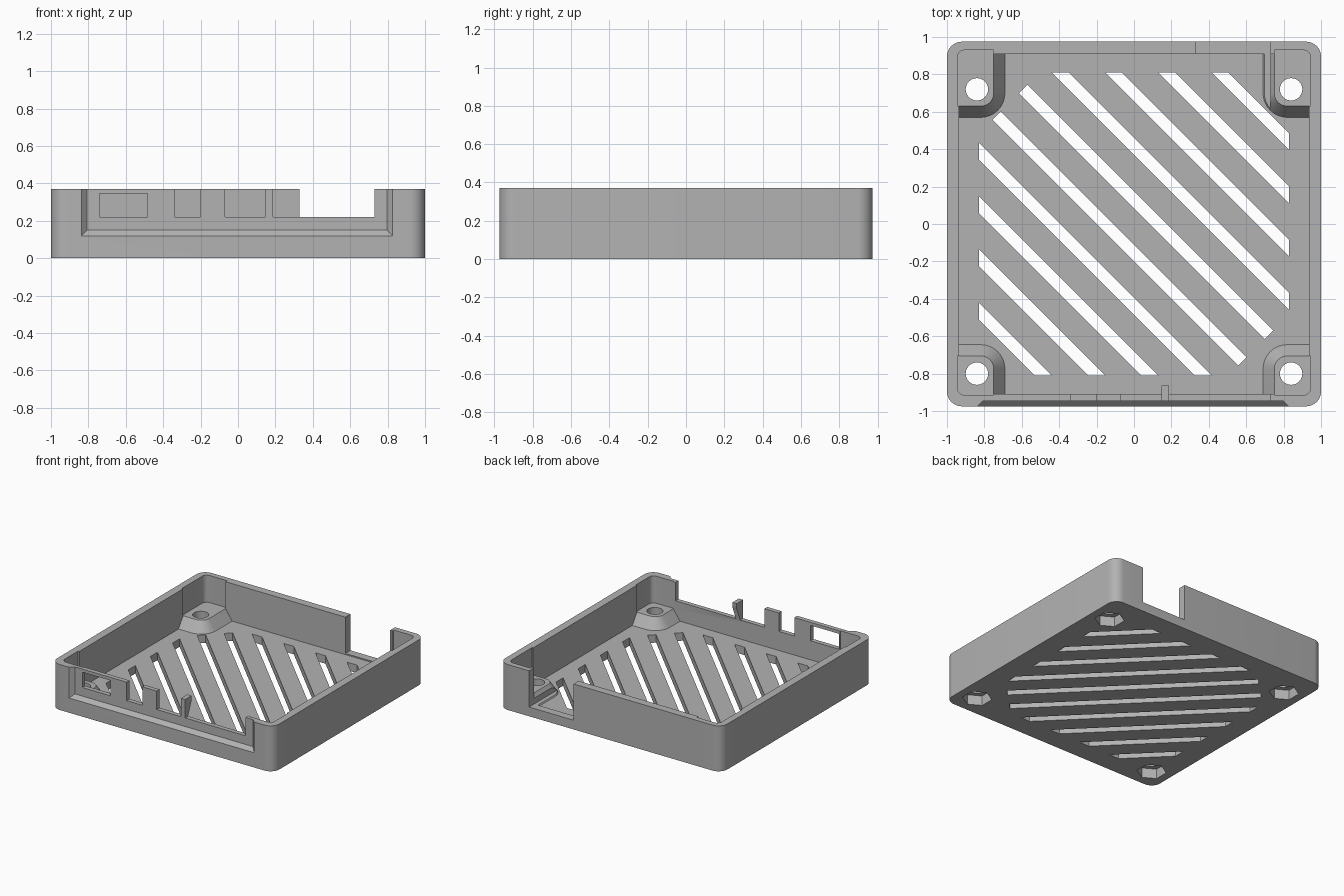
import bpy, bmesh, math

if "Cube" in bpy.data.objects:
    bpy.data.objects.remove(bpy.data.objects["Cube"])

grey = bpy.data.materials.new("light_grey_plastic")
grey.use_nodes = True
grey.diffuse_color = (0.45, 0.45, 0.45, 1)
grey.node_tree.nodes["Principled BSDF"].inputs["Base Color"].default_value = (0.45, 0.45, 0.45, 1)


def loft(name, ring_a, ring_b):
    """Solid between two matching 3D rings."""
    bm = bmesh.new()
    a = [bm.verts.new(p) for p in ring_a]
    b = [bm.verts.new(p) for p in ring_b]
    bm.faces.new(a)
    bm.faces.new(b)
    for i in range(len(a)):
        j = (i + 1) % len(a)
        bm.faces.new((a[i], a[j], b[j], b[i]))
    bmesh.ops.recalc_face_normals(bm, faces=bm.faces)
    mesh = bpy.data.meshes.new(name)
    bm.to_mesh(mesh)
    bm.free()
    mesh.materials.append(grey)
    ob = bpy.data.objects.new(name, mesh)
    bpy.context.collection.objects.link(ob)
    return ob


def prism(name, outline, z0, z1):
    return loft(name, [(x, y, z0) for x, y in outline], [(x, y, z1) for x, y in outline])


def rect(x0, x1, y0, y1):
    return [(x0, y0), (x1, y0), (x1, y1), (x0, y1)]


def arc(cx, cy, r, start, end, n):
    angles = [math.radians(start + (end - start) * i / n) for i in range(n + 1)]
    return [(cx + r * math.cos(t), cy + r * math.sin(t)) for t in angles]


def rounded(x0, x1, y0, y1, r):
    return (arc(x1 - r, y1 - r, r, 0, 90, 8) + arc(x0 + r, y1 - r, r, 90, 180, 8)
            + arc(x0 + r, y0 + r, r, 180, 270, 8) + arc(x1 - r, y0 + r, r, 270, 360, 8))


def clip(poly, axis, limit, sign):
    """Keep the part of a polygon where sign * coordinate <= limit."""
    out = []
    for i, p in enumerate(poly):
        q = poly[(i + 1) % len(poly)]
        dp, dq = sign * p[axis] - limit, sign * q[axis] - limit
        if dp <= 0:
            out.append(p)
        if dp * dq < 0:
            t = dp / (dp - dq)
            out.append((p[0] + t * (q[0] - p[0]), p[1] + t * (q[1] - p[1])))
    return out


def combine(target, tool, operation="DIFFERENCE"):
    mod = target.modifiers.new("cut", "BOOLEAN")
    mod.operation, mod.solver, mod.object = operation, "EXACT", tool
    bpy.context.view_layer.update()
    mesh = bpy.data.meshes.new_from_object(
        target.evaluated_get(bpy.context.evaluated_depsgraph_get()))
    target.modifiers.clear()
    target.data = mesh
    bpy.data.objects.remove(tool)


H, FLOOR, BOSS = 0.37, 0.065, 0.15

# Tray shell
tray = prism("case_tray", rounded(-1, 1, -0.975, 0.975, 0.08), 0, H)
combine(tray, prism("cavity", rounded(-0.935, 0.935, -0.908, 0.91, 0.02), FLOOR, 0.5))

# Sloped screw bosses in the corners, with pockets let into the walls above
for sx in (-1, 1):
    for sy, cy, hole_y, wall_y in ((1, 0.70, 0.72, 0.93), (-1, 0.775, 0.80, 0.915)):
        def boss_ring(r, z):
            pts = [(0.96, 0.93), (0.82 - r, 0.93)] + arc(0.82, cy, r, 180, 270, 8) + [(0.96, cy - r)]
            return [(sx * x, sy * y, z) for x, y in pts]
        combine(tray, loft("boss", boss_ring(0.155, 0.03), boss_ring(0.07, BOSS)), "UNION")
        pocket = [(sx * x, sy * y) for x, y in
                  [(0.75, cy - 0.07), (0.945, cy - 0.07)]
                  + arc(0.905, wall_y - 0.04, 0.04, 0, 90, 6) + [(0.75, wall_y)]]
        combine(tray, prism("pocket", pocket, BOSS, 0.5))
        hole = arc(sx * 0.84, sy * hole_y, 0.06, 0, 360 - 15, 23)
        combine(tray, prism("screw_hole", hole, -0.1, 0.3))
        nut = arc(sx * 0.84, sy * hole_y, 0.11, 30, 330, 5)
        combine(tray, prism("nut_recess", nut, -0.1, 0.08))

# Diagonal vent slots, clipped to a rectangle
for k in range(-6, 4):
    c, w, length = 0.415 + 0.285 * k, 0.045, 1.315
    slot = [((s + d) / 2, (s - d) / 2) for s, d in
            ((c - w, -length), (c + w, -length), (c + w, length), (c - w, length))]
    for axis, limit in ((0, 0.83), (1, 0.81)):
        for sign in (1, -1):
            slot = clip(slot, axis, limit, sign)
    combine(tray, prism("vent_slot", slot, -0.1, 0.1))

# Bevelled recess on the front wall
def recess_ring(y, grow):
    x0, x1, z = -0.807 - grow, 0.797 + grow, 0.15 - grow
    return [(x0, y, z), (x1, y, z), (x1, y, 0.5), (x0, y, 0.5)]

combine(tray, loft("front_recess", recess_ring(-1.005, 0.06), recess_ring(-0.945, 0)))

# Port window and open notches in the front wall
for x0, x1, top in ((-0.74, -0.485, 0.345), (-0.34, -0.20, 0.5),
                    (-0.07, 0.148, 0.5), (0.186, 0.73, 0.5)):
    combine(tray, prism("front_port", rect(x0, x1, -1.1, -0.89), 0.22, top))

# Deep notch in the back wall, trimming the neighbouring boss
combine(tray, prism("back_notch", rect(0.33, 0.73, 0.5, 1.1), 0.075, 0.5))

# Wedge fin behind the thin front post
side = [(-0.93, 0.19), (-0.908, 0.22), (-0.863, 0.33), (-0.863, H), (-0.93, H)]
fin = loft("front_fin", [(0.148, y, z) for y, z in side], [(0.186, y, z) for y, z in side])
combine(tray, fin, "UNION")

# Smooth rounded corners, sharp edges elsewhere
bpy.ops.object.select_all(action="DESELECT")
tray.select_set(True)
bpy.context.view_layer.objects.active = tray
bpy.ops.object.shade_smooth_by_angle(angle=math.radians(30))
